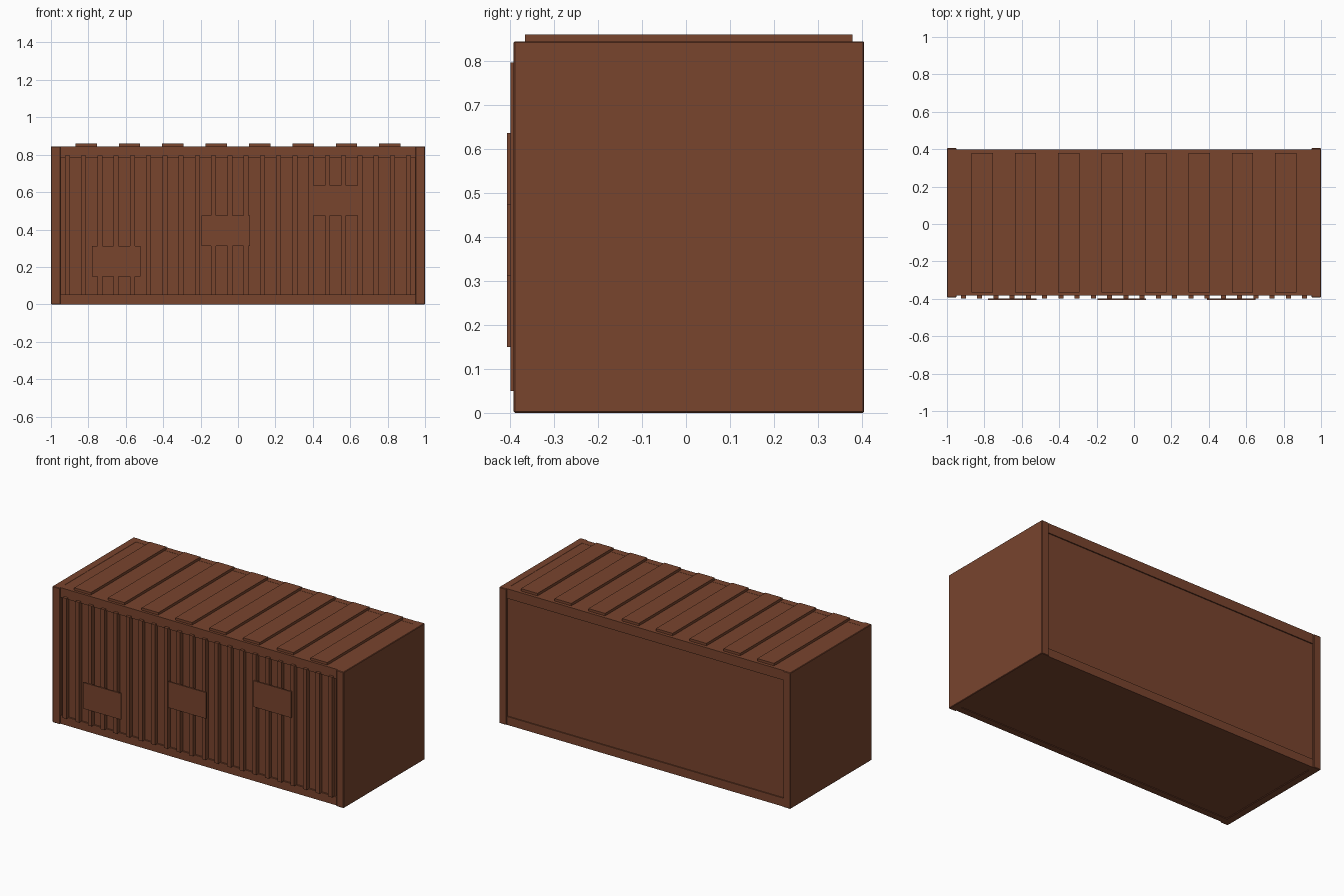
import bpy

if "Cube" in bpy.data.objects:
    bpy.data.objects.remove(bpy.data.objects["Cube"])

# One rust-brown paint for the whole container
paint = bpy.data.materials.new("rust_brown")
paint.diffuse_color = (0.19, 0.058, 0.027, 1)
paint.use_nodes = True
paint.node_tree.nodes["Principled BSDF"].inputs["Base Color"].default_value = paint.diffuse_color


def box(name, x, y, z, bevel=0.0):
    """Box spanning the (min, max) ranges given on each axis."""
    bpy.ops.mesh.primitive_cube_add(size=1, location=[(a + b) / 2 for a, b in (x, y, z)])
    ob = bpy.context.object
    ob.name = name
    ob.scale = [b - a for a, b in (x, y, z)]
    bpy.ops.object.transform_apply(location=False, rotation=False, scale=True)
    ob.data.materials.append(paint)
    if bevel:
        mod = ob.modifiers.new("edge", 'BEVEL')
        mod.width = bevel
        mod.segments = 1
    return ob


H = 0.845                      # roof height
FRONT, BACK = -0.392, 0.405    # outer faces of the end frames

# Main body, with its long walls recessed behind the frame
box("body", (-0.97, 0.97), (-0.372, 0.392), (0.004, H - 0.001))

# Solid end walls with corner posts
for side, x in (("left", (-1, -0.95)), ("right", (0.95, 1))):
    box(side + "_end_wall", x, (FRONT, BACK), (0, H), 0.003)

# Top and bottom rails, front and back
for level, z in (("bottom", (0, 0.052)), ("top", (0.785, H))):
    box("front_" + level + "_rail", (-0.955, 0.955), (-0.382, -0.34), z)
    box("back_" + level + "_rail", (-0.955, 0.955), (0.36, 0.399), z)

# Corrugation ribs on the front wall
for i in range(22):
    cx = -0.912 + i * 1.824 / 21
    box("wall_rib", (cx - 0.013, cx + 0.013), (-0.399, -0.365), (0.05, 0.797))

# Raised roof strips
for i in range(8):
    cx = -0.812 + i * 0.232
    box("roof_strip", (cx - 0.057, cx + 0.057), (-0.366, 0.379), (H - 0.01, 0.86))

# Flat plates climbing across the front wall
for i in range(3):
    x, z = -0.78 + i * 0.585, 0.15 + i * 0.162
    box("front_plate", (x, x + 0.26), (-0.407, -0.398), (z, z + 0.162))
